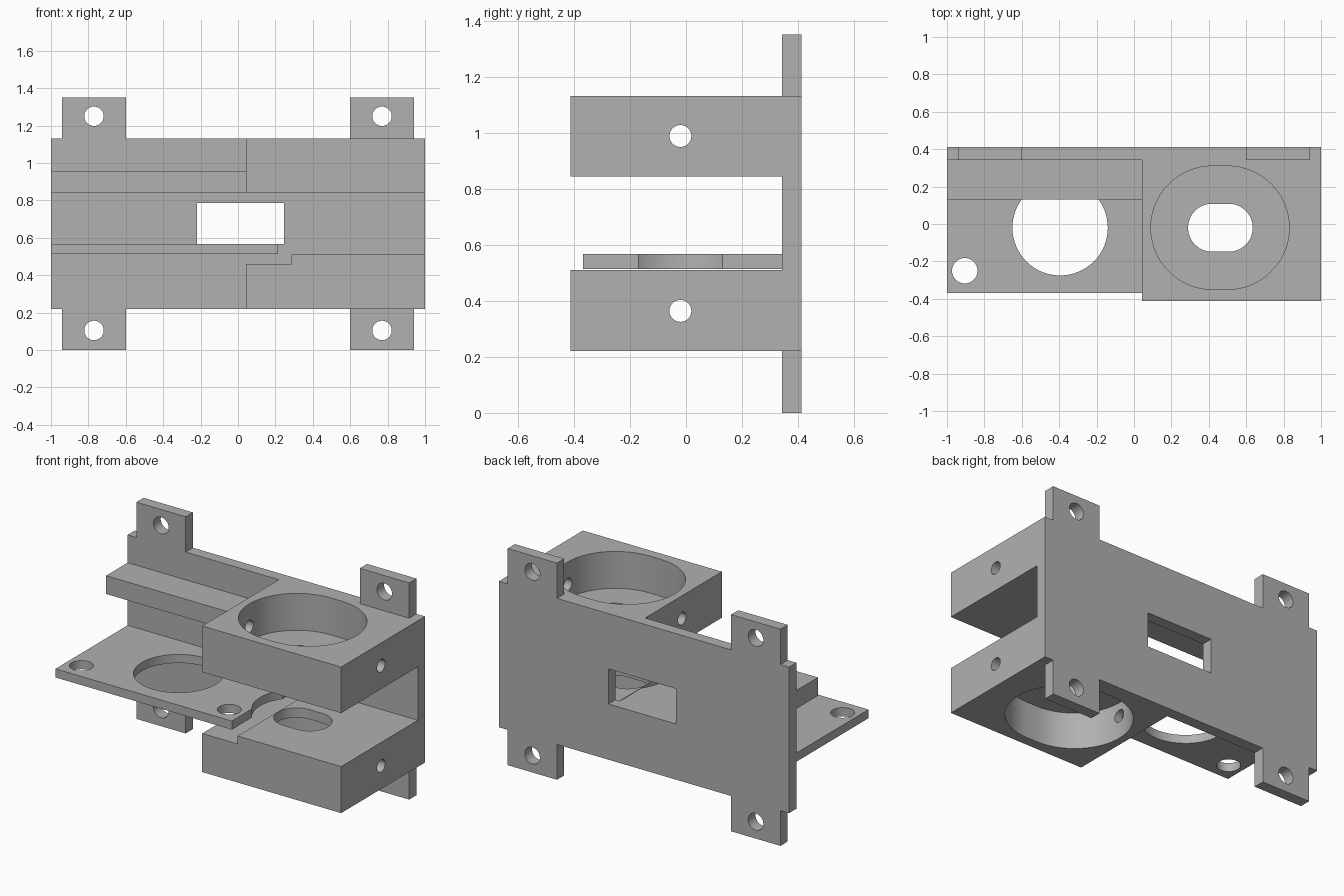
import bpy, bmesh, math

if "Cube" in bpy.data.objects:
    bpy.data.objects.remove(bpy.data.objects["Cube"])

grey = bpy.data.materials.new("plain grey")
grey.diffuse_color = (0.44, 0.44, 0.44, 1)
grey.use_nodes = True
grey.node_tree.nodes["Principled BSDF"].inputs["Base Color"].default_value = grey.diffuse_color

PLACE = {"x": lambda u, v, t: (t, u, v),
         "y": lambda u, v, t: (u, t, v),
         "z": lambda u, v, t: (u, v, t)}


def prism(name, points, axis, lo, hi):
    """Extrude a 2D outline along an axis from lo to hi."""
    bm = bmesh.new()
    a = [bm.verts.new(PLACE[axis](u, v, lo)) for u, v in points]
    b = [bm.verts.new(PLACE[axis](u, v, hi)) for u, v in points]
    bm.faces.new(a)
    bm.faces.new(b)
    n = len(points)
    for i in range(n):
        j = (i + 1) % n
        bm.faces.new((a[i], a[j], b[j], b[i]))
    bmesh.ops.recalc_face_normals(bm, faces=bm.faces)
    mesh = bpy.data.meshes.new(name)
    bm.to_mesh(mesh)
    bm.free()
    mesh.materials.append(grey)
    ob = bpy.data.objects.new(name, mesh)
    bpy.context.collection.objects.link(ob)
    return ob


def rect(u0, u1, v0, v1):
    return [(u0, v0), (u1, v0), (u1, v1), (u0, v1)]


def slot(cu, cv, r, half=0.0, n=32):
    """Circle, or a rounded slot stretched by half each way along u."""
    pts = []
    for side in (1, -1):
        for i in range(n + (half > 0)):
            a = math.pi * i / n - math.pi / 2
            pts.append((cu + side * (half + r * math.cos(a)),
                        cv + side * r * math.sin(a)))
    return pts


def combine(ob, other, op):
    mod = ob.modifiers.new(op, "BOOLEAN")
    mod.operation, mod.solver, mod.object = op, "EXACT", other
    bpy.context.view_layer.objects.active = ob
    bpy.ops.object.modifier_apply(modifier=mod.name)
    bpy.data.objects.remove(other)


def cut(ob, points, axis, lo, hi):
    combine(ob, prism("cutter", points, axis, lo, hi), "DIFFERENCE")


YC = -0.02            # centre line of all bores
FRONT, FACE, BACK = -0.413, 0.342, 0.413
INTO = 0.38           # parts run into the plate to here

# back plate with four mounting tabs
right = [(0.6, 0.22), (0.6, 0), (0.94, 0), (0.94, 0.22), (1, 0.22),
         (1, 1.13), (0.94, 1.13), (0.94, 1.35), (0.6, 1.35), (0.6, 1.13)]
plate = prism("bracket", right + [(-x, z) for x, z in reversed(right)], "y", FACE, BACK)
for x in (-0.77, 0.77):
    for z in (0.105, 1.25):
        cut(plate, slot(x, z, 0.052), "y", 0.2, 0.6)

# upper bearing block, pocket open at the top
upper = prism("upper_block", rect(0.042, 1, FRONT, INTO), "z", 0.843, 1.13)
cut(upper, slot(0.46, YC, 0.33, 0.04), "z", 0.9, 1.3)

# lower bearing block with stepped top, pocket open at the bottom
profile = [(0.042, 0.22), (1, 0.22), (1, 0.51), (0.287, 0.51), (0.287, 0.46), (0.042, 0.46)]
lower = prism("lower_block", profile, "y", FRONT, INTO)
cut(lower, slot(0.46, YC, 0.33, 0.04), "z", 0.1, 0.45)

# shaft slot and cross-drilled side holes in both blocks
for block, z in ((upper, 0.988), (lower, 0.364)):
    cut(block, slot(0.462, YC, 0.128, 0.045), "z", 0, 1.4)
    cut(block, slot(YC, z, 0.039), "x", -0.1, 1.1)

# thin shelf with large bore, two screw holes and a clearance arc
shelf = prism("shelf", rect(-1, 0.215, -0.368, INTO), "z", 0.513, 0.567)
for x, y, r in ((-0.395, YC, 0.255), (-0.905, -0.25, 0.068),
                (0.115, -0.25, 0.068), (0.415, YC, 0.25)):
    cut(shelf, slot(x, y, r), "z", 0.4, 0.7)

# ledge above the shelf
ledge = prism("ledge", rect(-1, 0.1, 0.13, INTO), "z", 0.843, 0.957)

# join everything, then open the window
for part in (upper, lower, shelf, ledge):
    combine(plate, part, "UNION")
cut(plate, rect(-0.22, 0.245, 0.567, 0.786), "y", 0.3, 0.6)

bpy.ops.object.select_all(action="DESELECT")
plate.select_set(True)
bpy.context.view_layer.objects.active = plate
bpy.ops.object.shade_smooth_by_angle(angle=math.radians(30))
